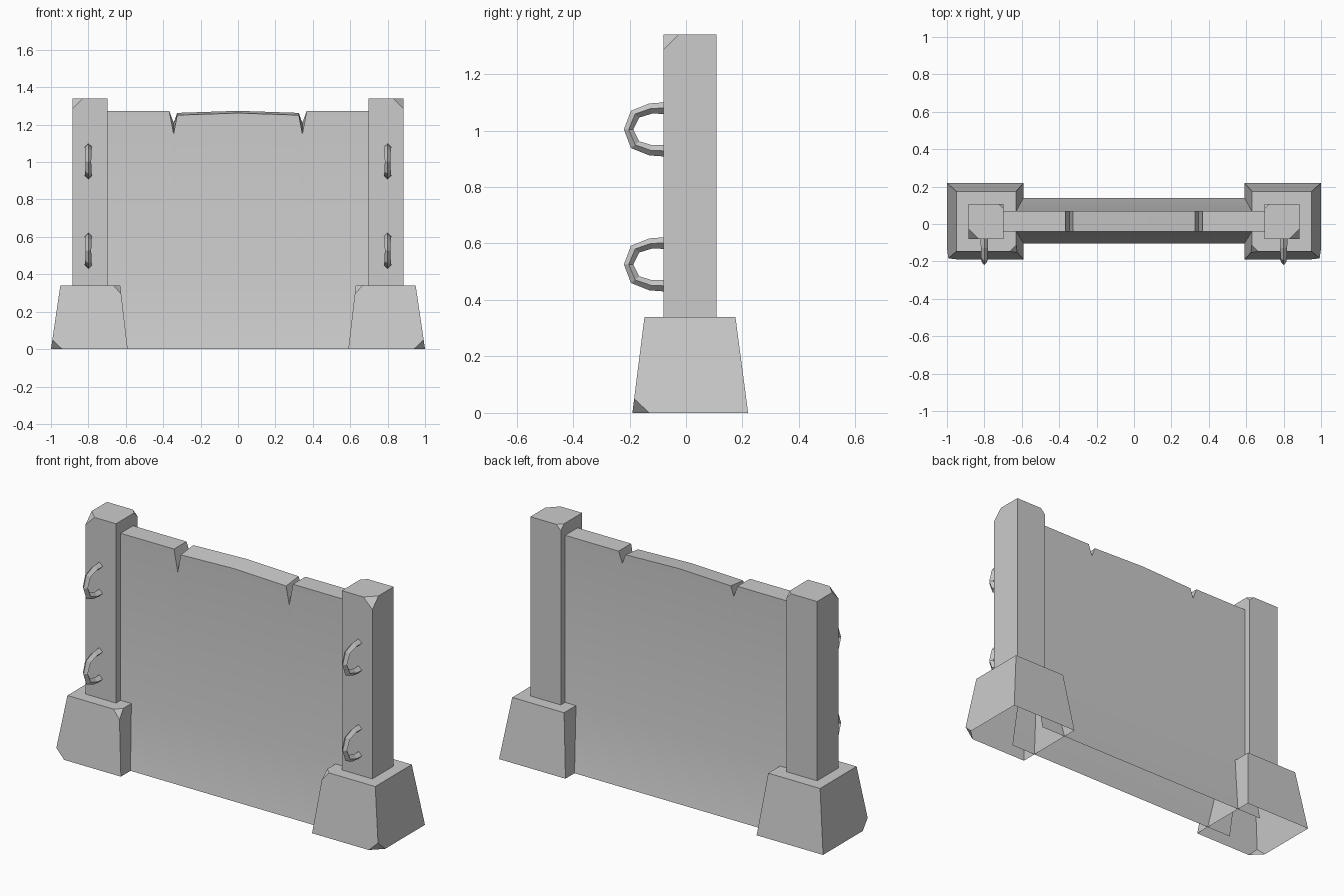
import bpy, bmesh
from mathutils import Vector

if "Cube" in bpy.data.objects:
    bpy.data.objects.remove(bpy.data.objects["Cube"])


def finish(bm, name):
    """Turn a right-hand part into an object mirrored across x = 0."""
    bmesh.ops.recalc_face_normals(bm, faces=bm.faces)
    me = bpy.data.meshes.new(name)
    bm.to_mesh(me)
    bm.free()
    ob = bpy.data.objects.new(name, me)
    bpy.context.collection.objects.link(ob)
    mod = ob.modifiers.new("mirror", 'MIRROR')
    mod.use_axis[0] = True
    return ob


def block(low, high, z0, z1):
    """Tapered block; low and high are (x0, x1, y0, y1) rectangles."""
    bm = bmesh.new()
    rings = []
    for (x0, x1, y0, y1), z in ((low, z0), (high, z1)):
        rings.append([bm.verts.new(p) for p in
                      ((x0, y0, z), (x1, y0, z), (x1, y1, z), (x0, y1, z))])
    a, b = rings
    bm.faces.new(a[::-1])
    bm.faces.new(b)
    for i in range(4):
        j = (i + 1) % 4
        bm.faces.new((a[i], a[j], b[j], b[i]))
    bm.normal_update()
    return bm


def chip(bm, corner, size):
    """Slice a corner off; size holds signed inward distances along x, y, z."""
    c = Vector(corner)
    p = [c + Vector((size[0], 0, 0)), c + Vector((0, size[1], 0)),
         c + Vector((0, 0, size[2]))]
    n = (p[1] - p[0]).cross(p[2] - p[0]).normalized()
    if n.dot(c - p[0]) < 0:
        n = -n
    res = bmesh.ops.bisect_plane(bm, geom=bm.verts[:] + bm.edges[:] + bm.faces[:],
                                 plane_co=p[0], plane_no=n, clear_outer=True)
    cut = [e for e in res["geom_cut"] if isinstance(e, bmesh.types.BMEdge)]
    bmesh.ops.contextual_create(bm, geom=cut)
    bm.normal_update()


# Tapered footings with chipped corners and open undersides
bm = block((0.59, 1.0, -0.19, 0.22), (0.63, 0.95, -0.147, 0.175), 0, 0.34)
chip(bm, (1.0, -0.19, 0), (-0.06, 0.06, 0.065))
chip(bm, (0.63, -0.147, 0.34), (0.035, 0.035, -0.035))
bm.normal_update()
bmesh.ops.recalc_face_normals(bm, faces=bm.faces)
bmesh.ops.delete(bm, geom=[f for f in bm.faces if f.normal.z < -0.99],
                 context='FACES_ONLY')
finish(bm, "footings")

# Square posts with chipped tops
rect = (0.697, 0.885, -0.08, 0.108)
bm = block(rect, rect, 0.34, 1.34)
chip(bm, (0.885, -0.08, 1.34), (-0.055, 0.055, -0.055))
chip(bm, (0.697, 0.108, 1.34), (0.028, -0.028, -0.028))
finish(bm, "posts")

# Barrier wall: flared foot, notched top edge; (x, front top z, back top z)
columns = [(0, 1.262, 1.274), (0.325, 1.251, 1.263), (0.344, 1.15, 1.21),
           (0.367, 1.272, 1.272), (0.74, 1.272, 1.272)]
bm = bmesh.new()
strips = []
for x, zf, zb in columns:
    strips.append([bm.verts.new(p) for p in
                   ((x, -0.105, 0), (x, -0.04, 0.34), (x, -0.04, zf),
                    (x, 0.07, zb), (x, 0.07, 0.34), (x, 0.14, 0))])
for a, b in zip(strips, strips[1:]):
    for i in range(5):
        bm.faces.new((a[i], b[i], b[i + 1], a[i + 1]))
wall = finish(bm, "wall")
bpy.context.view_layer.objects.active = wall
wall.select_set(True)
bpy.ops.object.shade_smooth_by_angle()

# Rope loops: diamond section swept along a half ring
# (outer y, z), (middle y, z), (inner y, z), half width
half = [((-0.075, 0.096), (-0.075, 0.076), (-0.075, 0.055), 0.021),
        ((-0.13, 0.092), (-0.125, 0.074), (-0.12, 0.056), 0.019),
        ((-0.195, 0.066), (-0.18, 0.055), (-0.166, 0.042), 0.017),
        ((-0.22, 0), (-0.203, 0), (-0.187, 0), 0.015)]
path = [(s, 1) for s in half] + [(s, -1) for s in half[-2::-1]]
bm = bmesh.new()
for zc in (0.526, 1.004):
    rings = []
    for (o, m, i, w), s in path:
        rings.append([bm.verts.new((0.80 + dx, q[0], zc + s * q[1]))
                      for dx, q in ((0, o), (w, m), (0, i), (-w, m))])
    for a, b in zip(rings, rings[1:]):
        for k in range(4):
            j = (k + 1) % 4
            bm.faces.new((a[k], a[j], b[j], b[k]))
finish(bm, "rope_loops")
